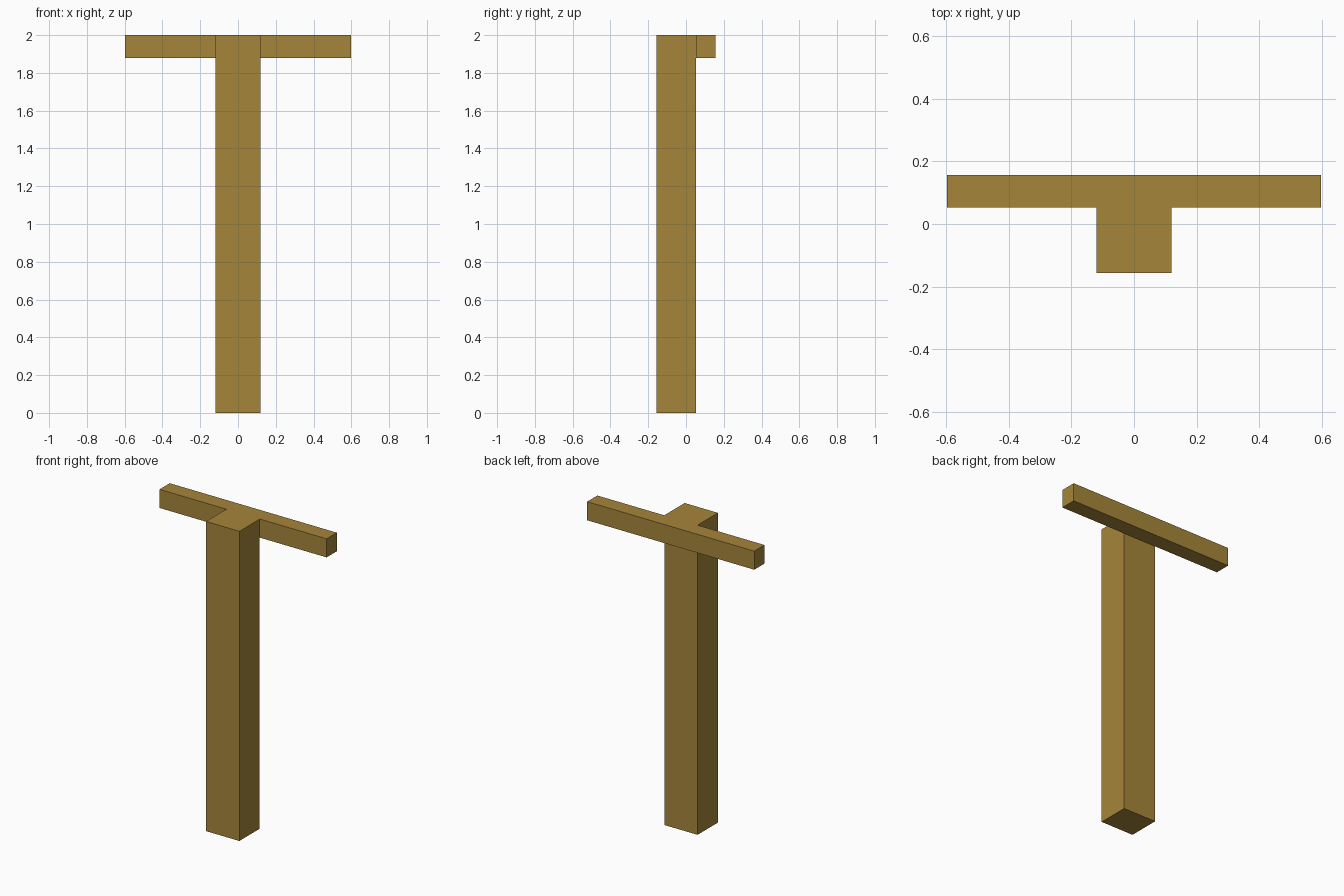
import bpy

cube = bpy.data.objects.get("Cube")
if cube:
    bpy.data.objects.remove(cube, do_unlink=True)

wood = bpy.data.materials.new("ochre_wood")
wood.use_nodes = True
colour = (0.381, 0.235, 0.042, 1)
wood.diffuse_color = colour
wood.node_tree.nodes["Principled BSDF"].inputs["Base Color"].default_value = colour


def box(name, low, high):
    """Add a flat-shaded block spanning two opposite corners."""
    centre = [(a + b) / 2 for a, b in zip(low, high)]
    bpy.ops.mesh.primitive_cube_add(size=1, location=centre)
    obj = bpy.context.object
    obj.name = name
    obj.scale = [b - a for a, b in zip(low, high)]
    bpy.ops.object.transform_apply(location=False, rotation=False, scale=True)
    obj.data.materials.append(wood)
    return obj


# Upright post, with the crossbar fixed flush to its back at the top
HALF_DEPTH, JOINT = 0.156, 0.052
box("post", (-0.119, -HALF_DEPTH, 0), (0.119, JOINT, 2))
box("crossbar", (-0.597, JOINT, 1.88), (0.597, HALF_DEPTH, 2))
